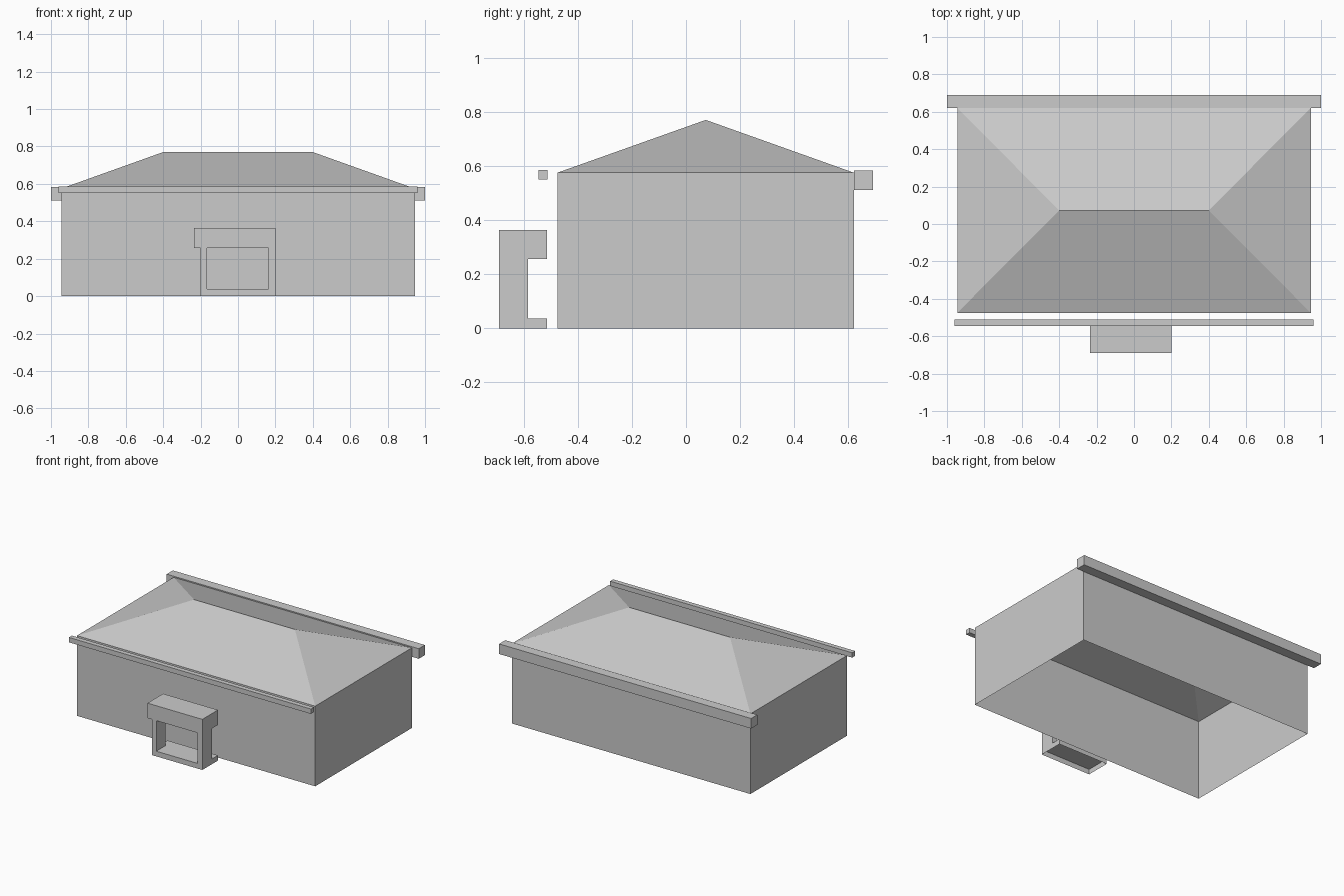
import bpy
import bmesh

cube = bpy.data.objects.get("Cube")
if cube:
    bpy.data.objects.remove(cube, do_unlink=True)

grey = bpy.data.materials.new("plain_grey")
grey.use_nodes = True
GREY = (0.6, 0.6, 0.6, 1)
grey.diffuse_color = GREY
grey.node_tree.nodes["Principled BSDF"].inputs["Base Color"].default_value = GREY


def finish(name, bm):
    mesh = bpy.data.meshes.new(name)
    bm.to_mesh(mesh)
    bm.free()
    mesh.materials.append(grey)
    obj = bpy.data.objects.new(name, mesh)
    bpy.context.collection.objects.link(obj)
    return obj


def box_mesh(x, y, z, open_sides=()):
    """Box between (min, max) pairs; open_sides lists 'top' / 'bottom' faces to drop."""
    bm = bmesh.new()
    bmesh.ops.create_cube(bm, size=1)
    for v in bm.verts:
        v.co = [lim[1] if c > 0 else lim[0] for c, lim in zip(v.co, (x, y, z))]
    bm.normal_update()
    drop = [f for f in bm.faces
            if ("bottom" in open_sides and f.normal.z < -0.5)
            or ("top" in open_sides and f.normal.z > 0.5)]
    bmesh.ops.delete(bm, geom=drop, context="FACES")
    return bm


def box(name, x, y, z, open_sides=()):
    return finish(name, box_mesh(x, y, z, open_sides))


# House shell: thin walls, open underneath
HALF, FRONT, BACK, EAVES = 0.945, -0.475, 0.62, 0.575
box("walls", (-HALF, HALF), (FRONT, BACK), (0, EAVES), ("top", "bottom"))

# Hipped roof: four slopes up to a short ridge
RIDGE, RIDGE_Y, RIDGE_Z = 0.4, 0.073, 0.77
bm = bmesh.new()
fl, fr, br, bl = [bm.verts.new((x, y, EAVES)) for x, y in
                  ((-HALF, FRONT), (HALF, FRONT), (HALF, BACK), (-HALF, BACK))]
rl, rr = [bm.verts.new((x, RIDGE_Y, RIDGE_Z)) for x in (-RIDGE, RIDGE)]
for corners in ((fl, fr, rr, rl), (fr, br, rr), (br, bl, rl, rr), (bl, fl, rl)):
    bm.faces.new(corners)
finish("hipped_roof", bm)

# Eaves beams at front and back
box("front_beam", (-0.96, 0.96), (-0.545, -0.511), (0.55, 0.585))
box("back_beam", (-1, 1), (BACK, 0.69), (0.511, 0.583))

# Entrance frame: step, two jambs and a deeper lintel
P_FRONT, P_BACK, JAMB_BACK = -0.69, -0.513, -0.583
STEP, HEAD, TOP = 0.037, 0.256, 0.363
box("entrance_step", (-0.2, 0.2), (P_FRONT, P_BACK), (0, STEP), ("bottom",))
for name, x in (("right_jamb", (-0.2, -0.165)), ("left_jamb", (0.162, 0.2))):
    box(name, x, (P_FRONT, JAMB_BACK), (STEP, HEAD))
box("entrance_lintel", (-0.235, 0.2), (P_FRONT, P_BACK), (HEAD, TOP))
